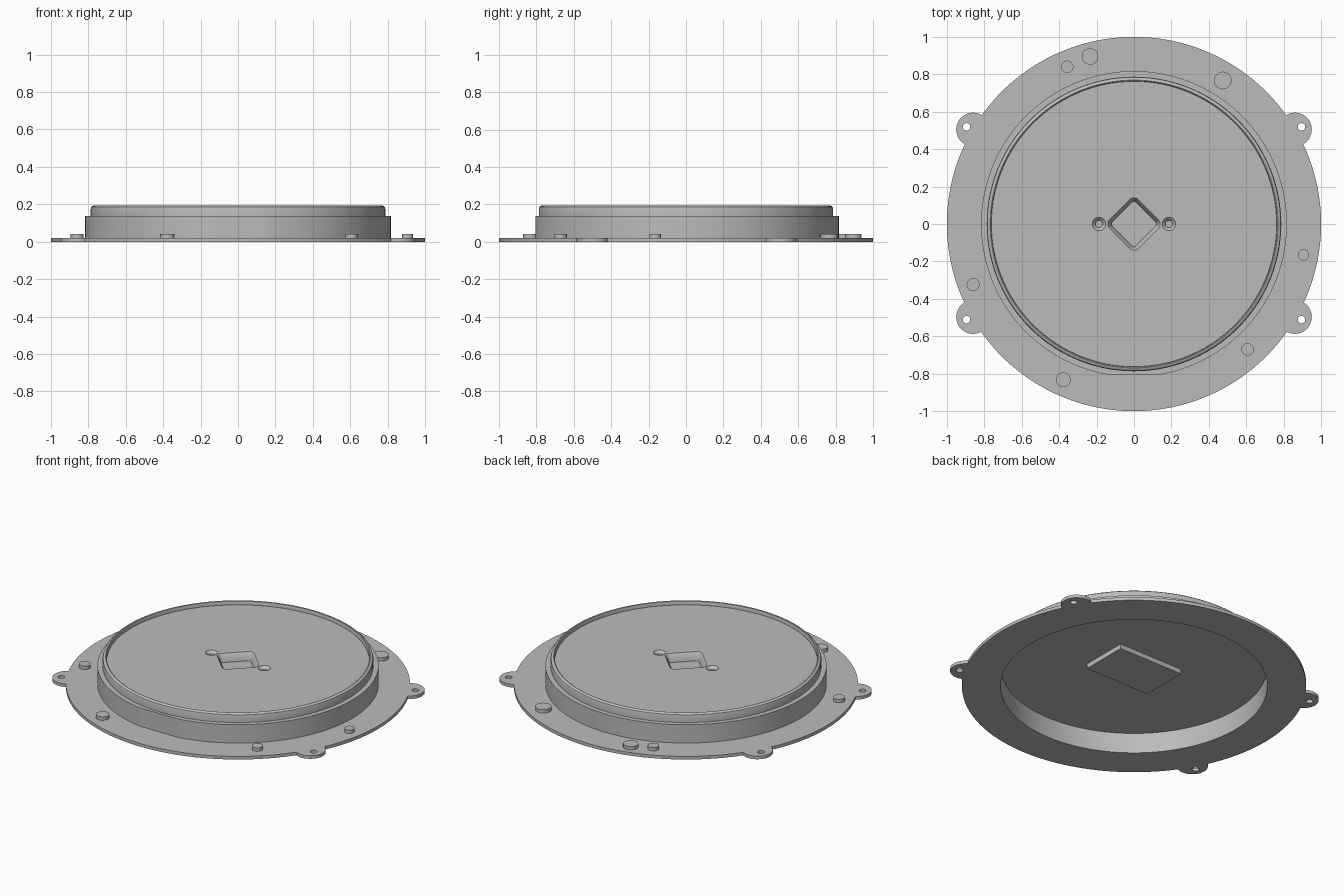
import bpy
import bmesh
from math import cos, sin, pi, radians

if "Cube" in bpy.data.objects:
    bpy.data.objects.remove(bpy.data.objects["Cube"])

grey = bpy.data.materials.new("plain grey")
grey.use_nodes = True
colour = (0.5, 0.5, 0.5, 1)
grey.diffuse_color = colour
grey.node_tree.nodes["Principled BSDF"].inputs["Base Color"].default_value = colour


def add_object(name, bm):
    bmesh.ops.recalc_face_normals(bm, faces=bm.faces)
    mesh = bpy.data.meshes.new(name)
    bm.to_mesh(mesh)
    bm.free()
    mesh.materials.append(grey)
    ob = bpy.data.objects.new(name, mesh)
    bpy.context.collection.objects.link(ob)
    return ob


def loft(name, sections, at=(0, 0), spread=0, steps=48):
    """Closed solid through (radius, z) sections; spread makes a rounded diamond."""
    bm = bmesh.new()
    rings = []
    for radius, z in sections:
        ring = []
        for k in range(4):
            corner = k * pi / 2
            n = steps // 4
            for i in range(n + (1 if spread else 0)):
                a = corner - pi / 4 + i / n * pi / 2
                ring.append(bm.verts.new((at[0] + spread * cos(corner) + radius * cos(a),
                                          at[1] + spread * sin(corner) + radius * sin(a), z)))
        rings.append(ring)
    for low, high in zip(rings, rings[1:]):
        for i in range(len(low)):
            j = (i + 1) % len(low)
            bm.faces.new((low[i], low[j], high[j], high[i]))
    bm.faces.new(rings[0])
    bm.faces.new(rings[-1])
    return add_object(name, bm)


def combine(target, tool, operation):
    mod = target.modifiers.new("combine", "BOOLEAN")
    mod.operation = operation
    mod.solver = "EXACT"
    mod.object = tool
    bpy.context.view_layer.objects.active = target
    bpy.ops.object.modifier_apply(modifier=mod.name)
    bpy.data.objects.remove(tool)


def smooth(ob):
    bpy.ops.object.select_all(action="DESELECT")
    ob.select_set(True)
    bpy.context.view_layer.objects.active = ob
    bpy.ops.object.shade_smooth_by_angle(angle=radians(30))


# Flange with four screw ears and a wide opening
T = 0.02
flange = loft("flange", [(1, 0), (1, T)], steps=192)
for sx in (-1, 1):
    for sy in (-1, 1):
        ear = loft("ear", [(0.09, 0), (0.09, T)], (sx * 0.86, sy * 0.501 + 0.004))
        combine(flange, ear, "UNION")
for sx in (-1, 1):
    for sy in (-1, 1):
        hole = loft("hole", [(0.02, -0.1), (0.02, 0.1)], (sx * 0.895, sy * 0.515 + 0.004), steps=24)
        combine(flange, hole, "DIFFERENCE")
opening = loft("opening", [(0.775, -0.1), (0.775, 0.1)], steps=192)
combine(flange, opening, "DIFFERENCE")
smooth(flange)

# Raised housing: stepped wall, rounded rim and sunken floor
profile = [(0.775, 0.13), (0.775, T), (0.817, T), (0.817, 0.138), (0.787, 0.138),
           (0.787, 0.176), (0.784, 0.186), (0.777, 0.192), (0.769, 0.194),
           (0.764, 0.192), (0.762, 0.188), (0.762, 0.17)]
FLAT = -0.805  # flat on the front of the wall
N = 192
bm = bmesh.new()
rings = [[bm.verts.new((r * cos(2 * pi * i / N), max(r * sin(2 * pi * i / N), FLAT), z))
          for i in range(N)] for r, z in profile]
for low, high in zip(rings, rings[1:]):
    for i in range(N):
        j = (i + 1) % N
        bm.faces.new((low[i], low[j], high[j], high[i]))
bm.faces.new(rings[0])
bm.faces.new(rings[-1])
housing = add_object("housing", bm)

# Rectangular block under the floor
bm = bmesh.new()
bmesh.ops.create_cube(bm, size=1)
for v in bm.verts:
    v.co.x *= 0.46
    v.co.y *= 0.306
    v.co.z = 0.10 if v.co.z < 0 else 0.15
combine(housing, add_object("block", bm), "UNION")

# Diamond pocket with sloping sides, and a countersunk hole on each side
pocket = loft("pocket", [(0.015, 0.12), (0.02, 0.15), (0.035, 0.17), (0.035, 0.25)], spread=0.105)
combine(housing, pocket, "DIFFERENCE")
for sx in (-1, 1):
    sink = loft("sink", [(0.019, 0.135), (0.019, 0.153), (0.036, 0.17), (0.036, 0.25)],
                (sx * 0.187, 0), steps=32)
    combine(housing, sink, "DIFFERENCE")
smooth(housing)

# Small round studs scattered over the flange
studs = [(-0.357, 0.84, 0.033), (-0.235, 0.895, 0.044), (0.475, 0.767, 0.047),
         (0.906, -0.165, 0.03), (0.607, -0.67, 0.033), (-0.378, -0.832, 0.039),
         (-0.86, -0.324, 0.034)]
for n, (x, y, r) in enumerate(studs, 1):
    smooth(loft(f"stud_{n}", [(r, 0.01), (r, 0.042)], (x, y), steps=32))
